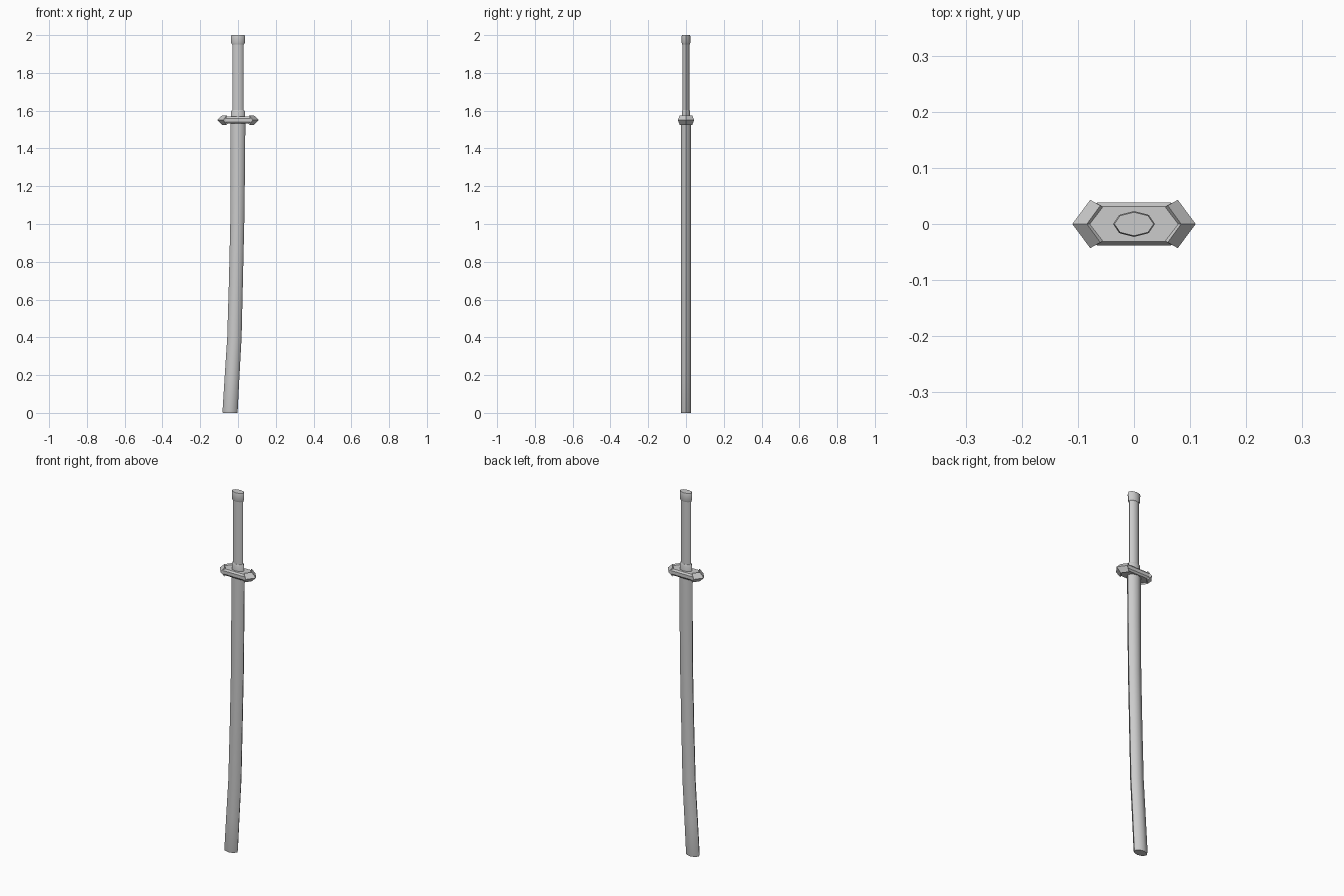
import bpy, bmesh, math

if "Cube" in bpy.data.objects:
    bpy.data.objects.remove(bpy.data.objects["Cube"])


def finish(name, bm, smooth):
    bmesh.ops.recalc_face_normals(bm, faces=bm.faces)
    me = bpy.data.meshes.new(name)
    bm.to_mesh(me)
    bm.free()
    ob = bpy.data.objects.new(name, me)
    bpy.context.collection.objects.link(ob)
    if smooth:
        bpy.ops.object.select_all(action='DESELECT')
        ob.select_set(True)
        bpy.context.view_layer.objects.active = ob
        bpy.ops.object.shade_smooth_by_angle(angle=math.radians(50))
    return ob


def loft(name, rings, closed=False, smooth=False):
    """Skin a list of point rings, capping the ends."""
    bm = bmesh.new()
    loops = [[bm.verts.new(p) for p in ring] for ring in rings]
    n = len(loops[0])
    for a, b in zip(loops, loops[1:]):
        for i in range(n):
            j = (i + 1) % n
            bm.faces.new((a[i], a[j], b[j], b[i]))
    bm.faces.new(loops[0])
    bm.faces.new(loops[-1])
    return finish(name, bm, smooth)


def oval(cx, z, rx, ry, n=8):
    return [(cx + rx * math.cos(math.tau * i / n), ry * math.sin(math.tau * i / n), z)
            for i in range(n)]


def oval_loft(name, stations):
    return loft(name, [oval(*s) for s in stations], smooth=True)


# curved scabbard
oval_loft("scabbard", [
    (-0.042, 0.0, 0.038, 0.025), (-0.042, 0.008, 0.040, 0.027),
    (-0.031, 0.2, 0.039, 0.027), (-0.019, 0.4, 0.038, 0.027),
    (-0.011, 0.7, 0.037, 0.027), (-0.004, 1.0, 0.037, 0.027),
    (-0.001, 1.3, 0.038, 0.027), (0.0, 1.545, 0.039, 0.027)])

# grip, collar and pommel
oval_loft("grip", [(0, 1.55, 0.030, 0.018), (0, 1.97, 0.030, 0.018)])
oval_loft("collar", [(0, 1.555, 0.036, 0.022), (0, 1.597, 0.036, 0.022),
                     (0, 1.604, 0.032, 0.019)])
oval_loft("pommel", [(0, 1.951, 0.032, 0.020), (0, 1.960, 0.036, 0.023),
                     (0, 1.992, 0.037, 0.023), (0, 2.0, 0.035, 0.021)])

# guard plate: chamfered long hexagon
GZ = 1.55


def hexagon(inset, z):
    y = 0.038 - inset
    return [(0.092 - inset, 0, z), (0.066 - inset * 0.5, y, z), (-0.066 + inset * 0.5, y, z),
            (-0.092 + inset, 0, z), (-0.066 + inset * 0.5, -y, z), (0.066 - inset * 0.5, -y, z)]


loft("guard_plate", [hexagon(0.007, GZ - 0.018), hexagon(0, GZ - 0.009),
                     hexagon(0, GZ + 0.009), hexagon(0.007, GZ + 0.018)])

# chevron tips: (x at centre, x at end, y at end, height) swept along a V
section = [(0.110, 0.078, 0.043, 0.0), (0.084, 0.060, 0.033, 0.025),
           (0.078, 0.055, 0.030, 0.017), (0.078, 0.055, 0.030, -0.017),
           (0.084, 0.060, 0.033, -0.025)]
for side, label in ((1, "right"), (-1, "left")):
    rings = [[(side * (xc if t == 0 else xe), t * y, GZ + h) for xc, xe, y, h in section]
             for t in (-1, 0, 1)]
    loft("guard_tip_" + label, rings)
